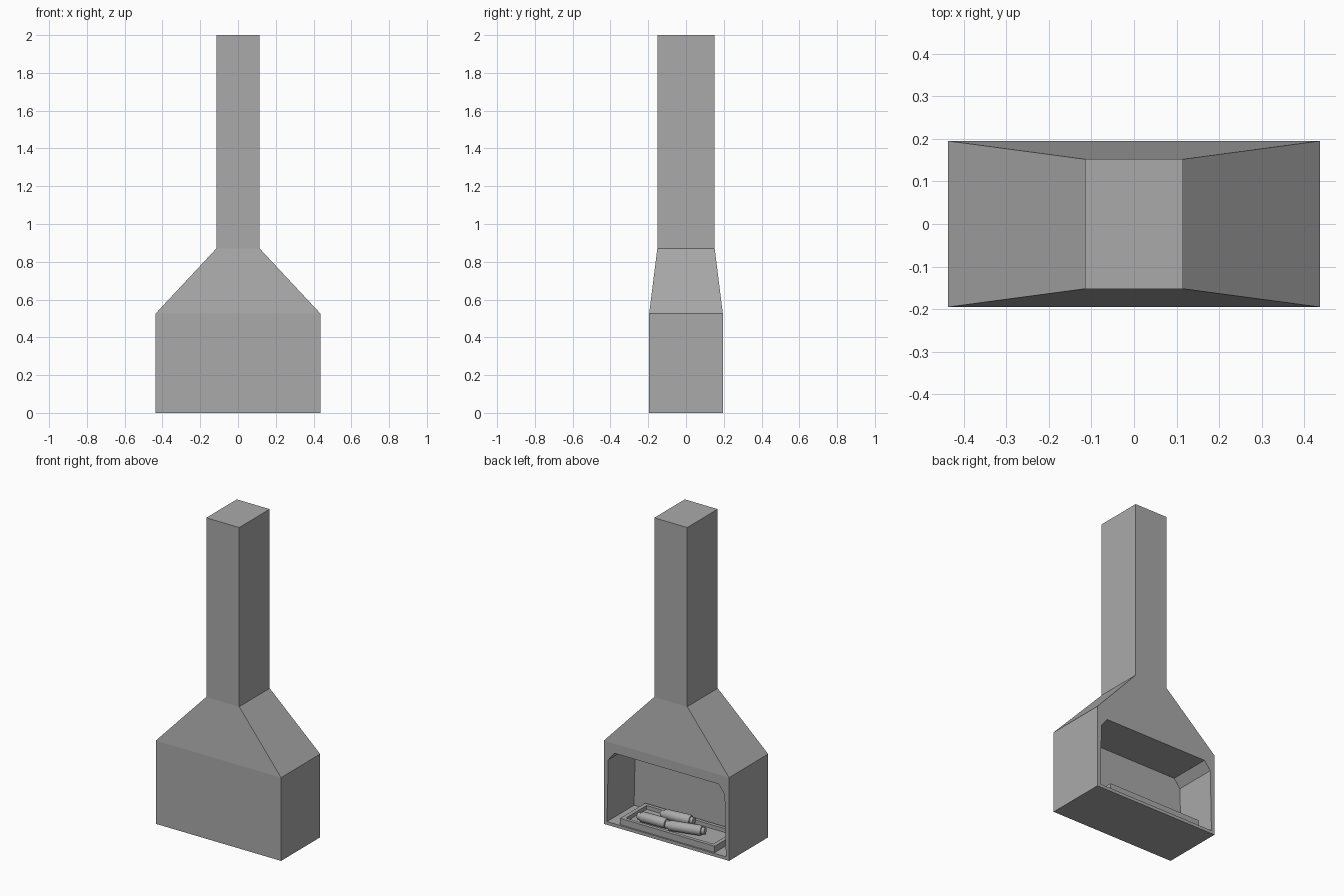
import bpy, bmesh, math
from mathutils import Matrix, Vector

cube = bpy.data.objects.get("Cube")
if cube:
    bpy.data.objects.remove(cube, do_unlink=True)

grey = bpy.data.materials.new("warm_grey_metal")
grey.use_nodes = True
grey.diffuse_color = (0.4, 0.4, 0.4, 1)
grey.node_tree.nodes["Principled BSDF"].inputs["Base Color"].default_value = (0.4, 0.4, 0.4, 1)


def loft(name, rings):
    """Closed solid skinned through rings of equal point count."""
    bm = bmesh.new()
    loops = [[bm.verts.new(p) for p in ring] for ring in rings]
    n = len(loops[0])
    for low, high in zip(loops, loops[1:]):
        for i in range(n):
            j = (i + 1) % n
            bm.faces.new((low[i], low[j], high[j], high[i]))
    bm.faces.new(loops[0])
    bm.faces.new(loops[-1])
    bmesh.ops.recalc_face_normals(bm, faces=bm.faces)
    mesh = bpy.data.meshes.new(name)
    bm.to_mesh(mesh)
    bm.free()
    mesh.materials.append(grey)
    obj = bpy.data.objects.new(name, mesh)
    bpy.context.collection.objects.link(obj)
    return obj


def rect(w, d, z, y=0):
    return [(-w, y - d, z), (w, y - d, z), (w, y + d, z), (-w, y + d, z)]


def carve(obj, cutter):
    """Subtract the cutter, bake the result and drop the cutter."""
    cutter.hide_render = True
    mod = obj.modifiers.new("recess", 'BOOLEAN')
    mod.operation, mod.solver, mod.object = 'DIFFERENCE', 'EXACT', cutter
    bpy.context.view_layer.update()
    graph = bpy.context.evaluated_depsgraph_get()
    baked = bpy.data.meshes.new_from_object(obj.evaluated_get(graph))
    obj.modifiers.clear()
    obj.data = baked
    bpy.data.objects.remove(cutter, do_unlink=True)


# Firebox, sloping hood and square flue as one shell
shell = loft("fireplace_shell", [
    rect(0.437, 0.195, 0), rect(0.437, 0.195, 0.525),
    rect(0.115, 0.152, 0.87), rect(0.115, 0.152, 2)])

# Chamfered fire opening on the rear face
half = [(0.415, 0.02), (0.406, 0.412), (0.363, 0.465)]
outline = half + [(-x, z) for x, z in reversed(half)]
carve(shell, loft("opening_cutter", [[(x, y, z) for x, z in outline] for y in (-0.075, 0.3)]))

# Shallow ash tray with a raised rim
tray = loft("ash_tray", [rect(0.33, 0.125, 0.018, 0.06), rect(0.33, 0.125, 0.06, 0.06)])
carve(tray, loft("tray_cutter", [rect(0.305, 0.103, 0.036, 0.06), rect(0.305, 0.103, 0.1, 0.06)]))


# Round logs with narrower, stepped ends
def log(name, centre, length, turn):
    h = length / 2
    profile = [(-h, 0.021), (-h + 0.018, 0.021), (-h + 0.02, 0.027), (-h + 0.028, 0.031)]
    profile += [(-x, r) for x, r in reversed(profile)]
    steps = [math.tau * i / 24 for i in range(24)]
    place = Matrix.Translation(centre) @ Matrix.Rotation(math.radians(turn), 4, 'Z')
    obj = loft(name, [[place @ Vector((x, r * math.cos(a), r * math.sin(a))) for a in steps]
                      for x, r in profile])
    bpy.ops.object.select_all(action='DESELECT')
    obj.select_set(True)
    bpy.context.view_layer.objects.active = obj
    bpy.ops.object.shade_smooth_by_angle(angle=math.radians(30))


log("left_log", (0.15, 0.105, 0.067), 0.21, 2)
log("right_log", (-0.06, 0.09, 0.067), 0.24, 14)
log("rear_log", (0.06, -0.005, 0.067), 0.21, 6)
